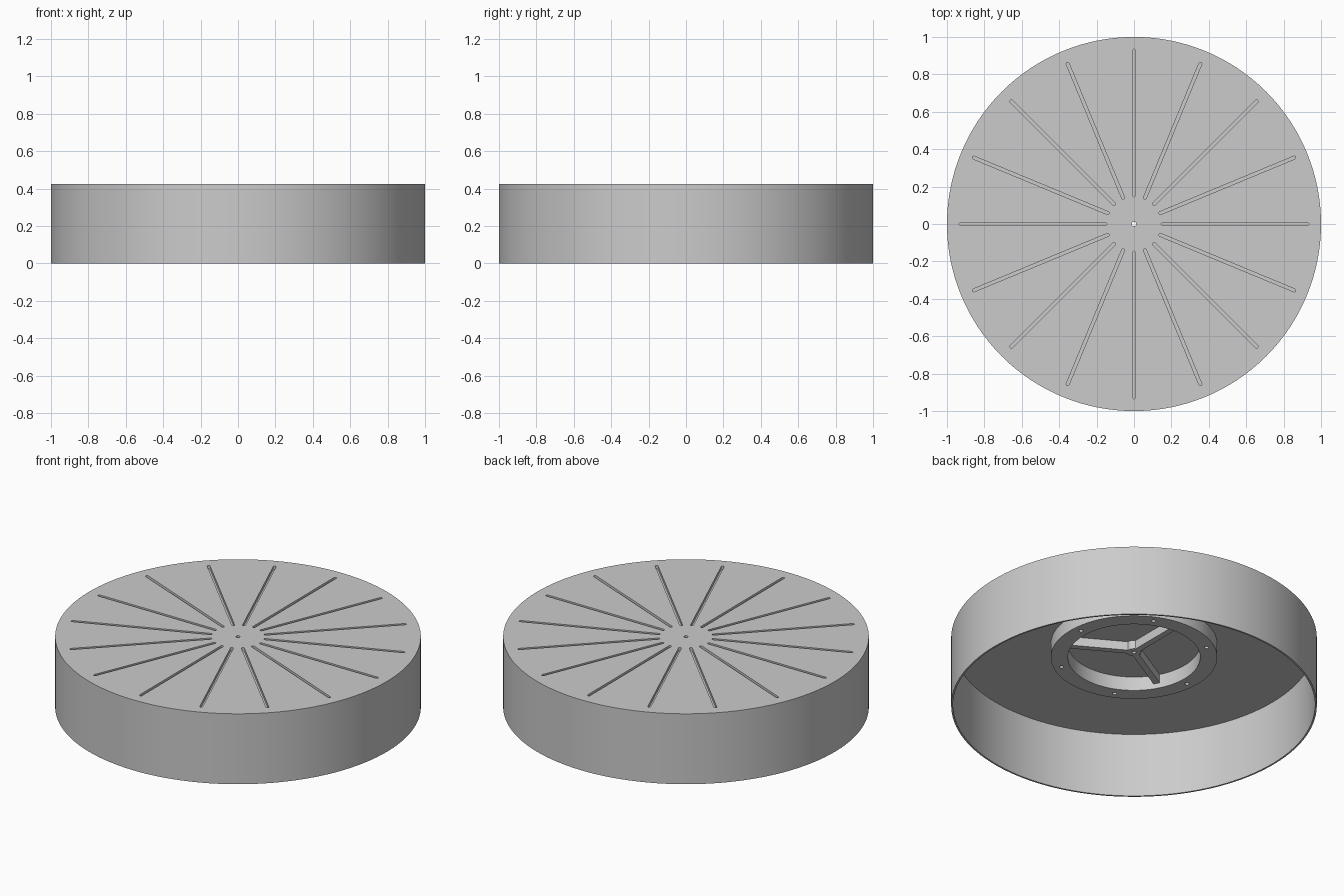
import bpy, bmesh
from math import sin, cos, pi, radians, asin

old = bpy.data.objects.get("Cube")
if old:
    bpy.data.objects.remove(old, do_unlink=True)

HEIGHT, FLOOR = 0.425, 0.388        # top surface and underside of the disc
RING_Z, SPOKE_Z = 0.304, 0.335      # lower faces of ring and spokes
RING_OUT, RING_IN = 0.455, 0.362
SEGMENTS = 128

grey = bpy.data.materials.new("plain grey")
grey.use_nodes = True
grey.diffuse_color = (0.6, 0.6, 0.6, 1)
grey.node_tree.nodes["Principled BSDF"].inputs["Base Color"].default_value = (0.6, 0.6, 0.6, 1)


def finish(name, bm):
    bmesh.ops.remove_doubles(bm, verts=bm.verts, dist=1e-5)
    bmesh.ops.recalc_face_normals(bm, faces=bm.faces)
    mesh = bpy.data.meshes.new(name)
    bm.to_mesh(mesh)
    bm.free()
    mesh.materials.append(grey)
    obj = bpy.data.objects.new(name, mesh)
    bpy.context.collection.objects.link(obj)
    return obj


def lathe(name, profile, closed):
    """Revolve a radius/height profile about the z axis."""
    bm = bmesh.new()
    verts = [bm.verts.new((r, 0, z)) for r, z in profile]
    pairs = list(zip(verts, verts[1:]))
    if closed:
        pairs.append((verts[-1], verts[0]))
    edges = [bm.edges.new(p) for p in pairs]
    bmesh.ops.spin(bm, geom=verts + edges, cent=(0, 0, 0), axis=(0, 0, 1),
                   angle=2 * pi, steps=SEGMENTS, use_merge=True)
    return finish(name, bm)


def prism(bm, outline, z0, z1):
    """Extrude a flat outline between two heights."""
    face = bm.faces.new([bm.verts.new((x, y, z0)) for x, y in outline])
    top = bmesh.ops.extrude_face_region(bm, geom=[face])["geom"]
    bmesh.ops.translate(bm, vec=(0, 0, z1 - z0),
                        verts=[v for v in top if isinstance(v, bmesh.types.BMVert)])


def circle(x, y, r, n=16):
    return [(x + r * cos(2 * pi * i / n), y + r * sin(2 * pi * i / n)) for i in range(n)]


def slot(angle, r0, r1, half):
    """Round-ended radial slot outline."""
    pts = []
    for centre, start in ((r1, -pi / 2), (r0, pi / 2)):
        for i in range(9):
            a = start + pi * i / 8
            pts.append((centre + half * cos(a), half * sin(a)))
    c, s = cos(angle), sin(angle)
    return [(x * c - y * s, x * s + y * c) for x, y in pts]


def cut(obj, bm):
    cutter = finish("cutter", bm)
    cutter.hide_render = True
    mod = obj.modifiers.new("cut", 'BOOLEAN')
    mod.operation, mod.solver, mod.object = 'DIFFERENCE', 'EXACT', cutter
    bpy.context.view_layer.objects.active = obj
    bpy.ops.object.modifier_apply(modifier=mod.name)
    bpy.data.objects.remove(cutter, do_unlink=True)


# Hollow drum: closed disc on top, thin skirt open below
drum = lathe("drum", [(0, FLOOR), (0.99, FLOOR), (0.99, 0), (1, 0),
                      (1, HEIGHT), (0, HEIGHT)], False)
bm = bmesh.new()
for i in range(16):
    prism(bm, slot(i * pi / 8, 0.153, 0.927, 0.008), HEIGHT - 0.02, HEIGHT + 0.05)
prism(bm, circle(0, 0, 0.012), FLOOR - 0.1, HEIGHT + 0.05)
cut(drum, bm)

# Mounting ring under the disc, with six screw holes
ring = lathe("mounting_ring", [(RING_IN, RING_Z), (RING_OUT, RING_Z),
                               (RING_OUT, FLOOR + 0.002), (RING_IN, FLOOR + 0.002)], True)
bm = bmesh.new()
for i in range(6):
    a = radians(5 + 60 * i)
    prism(bm, circle(0.41 * cos(a), 0.41 * sin(a), 0.012), RING_Z - 0.05, RING_Z + 0.06)
cut(ring, bm)

# Three spokes growing out of a small hub, as one outline
HALF, HUB = 0.018, 0.04
outline = []
for i in range(3):
    a = pi / 2 + i * 2 * pi / 3
    for r, side in ((HUB, -1), (RING_IN + 0.01, -1), (RING_IN + 0.01, 1), (HUB, 1)):
        b = a + side * asin(HALF / r)
        outline.append((r * cos(b), r * sin(b)))
    gap = asin(HALF / HUB)
    for k in range(1, 6):
        b = a + gap + (2 * pi / 3 - 2 * gap) * k / 6
        outline.append((HUB * cos(b), HUB * sin(b)))
bm = bmesh.new()
prism(bm, outline, SPOKE_Z, FLOOR + 0.002)
spokes = finish("hub_spokes", bm)
bm = bmesh.new()
prism(bm, circle(0, 0, 0.012), SPOKE_Z - 0.05, HEIGHT)
cut(spokes, bm)

# Smooth round walls, crisp edges
bpy.ops.object.select_all(action='DESELECT')
for obj in (drum, ring, spokes):
    obj.select_set(True)
bpy.context.view_layer.objects.active = drum
bpy.ops.object.shade_smooth_by_angle(angle=radians(30))
